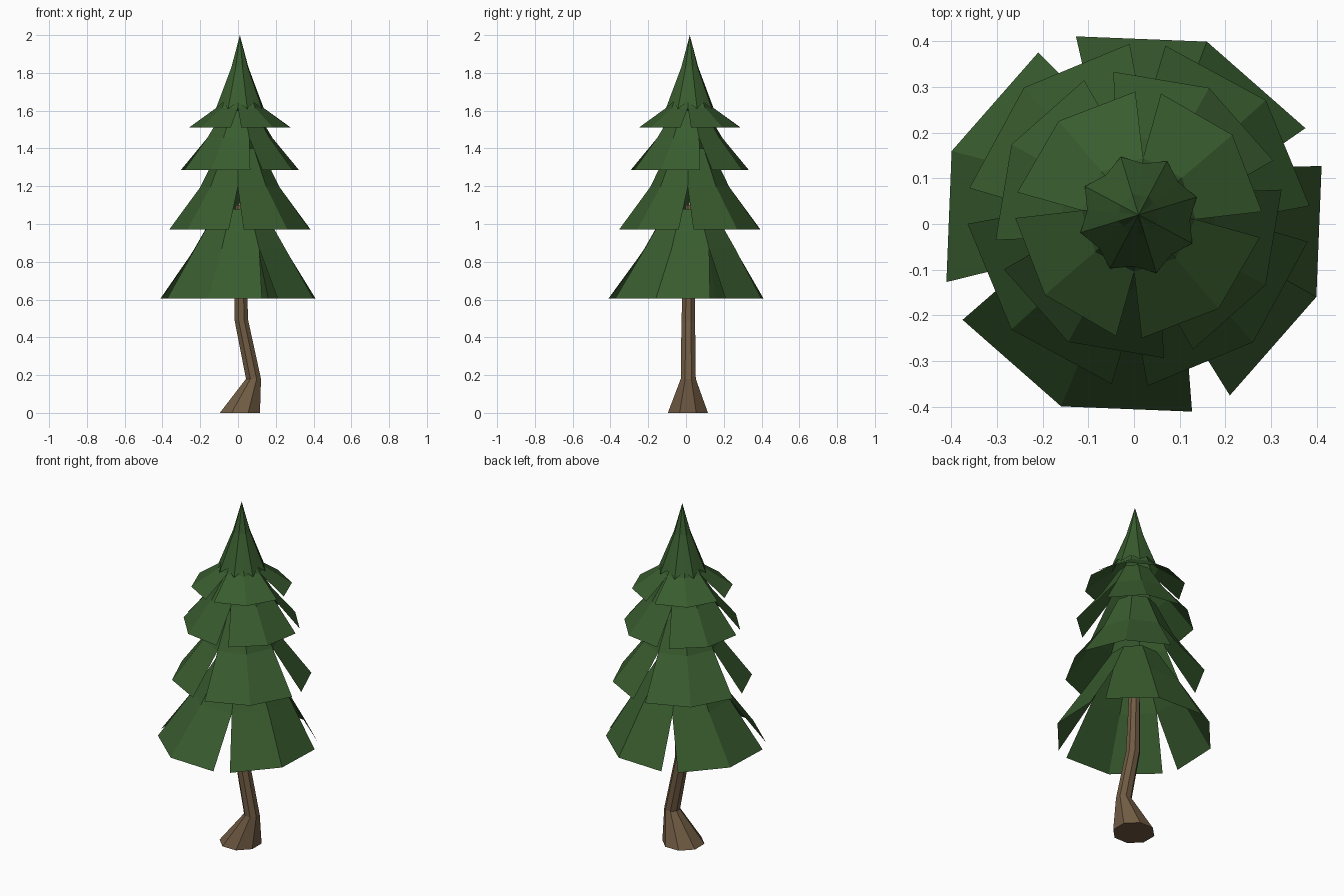
import bpy, math

if "Cube" in bpy.data.objects:
    bpy.data.objects.remove(bpy.data.objects["Cube"])

def material(name, color):
    m = bpy.data.materials.new(name)
    m.diffuse_color = (*color, 1)
    m.use_nodes = True
    m.node_tree.nodes["Principled BSDF"].inputs["Base Color"].default_value = m.diffuse_color
    return m

green = material("pine green", (0.040, 0.107, 0.028))
brown = material("bark brown", (0.162, 0.105, 0.056))

def build(name, verts, faces, mat):
    me = bpy.data.meshes.new(name)
    me.from_pydata(verts, [], faces)
    me.materials.append(mat)
    me.update()
    ob = bpy.data.objects.new(name, me)
    bpy.context.collection.objects.link(ob)
    return ob

def polar(c, r, deg, z):
    a = math.radians(deg)
    return (c[0] + r * math.cos(a), c[1] + r * math.sin(a), z)

AXIS = (0.01, 0.02)

def branch_tier(name, mid, rim_centre, rim, knee, top):
    """Four drooping petals; the slits between them close at the knee."""
    verts, faces = [], []
    for k in range(4):
        b = len(verts)
        rows = ((rim_centre, rim, 39), (AXIS, knee, 45), (AXIS, top, 45))
        for c, (r, z), half in rows:
            for s in (-1, 0, 1):
                verts.append(polar(c, r, mid + 90 * k + s * half, z))
        for row in (0, 3):
            for i in (0, 1):
                j = b + row + i
                faces.append((j, j + 1, j + 4, j + 3))
    build(name, verts, faces, green)

# Foliage tiers: (radius, height) of rim, knee and hidden top
branch_tier("branch_tier_1", 68.2, (0, 0), (0.43, 0.605), (0.26, 0.868), (0.13, 1.08))
branch_tier("branch_tier_2", 42.0, AXIS, (0.375, 0.97), (0.21, 1.195), (0.11, 1.40))
branch_tier("branch_tier_3", 61.0, AXIS, (0.318, 1.285), (0.18, 1.455), (0.09, 1.60))
branch_tier("branch_tier_4", 40.5, AXIS, (0.27, 1.51), (0.125, 1.615), (0.05, 1.75))

# Tree top: cone with a zigzag hem
verts, faces = [], []
for i in range(16):
    notch = i % 2
    r, z = (0.113, 1.645) if notch else (0.133, 1.61)
    verts.append(polar(AXIS, r, 17 + 22.5 * i, z))
for i in range(16):
    verts.append(polar(AXIS, 0.042 if i % 2 else 0.047, 17 + 22.5 * i, 1.83))
verts.append((*AXIS, 2.0))
for i in range(16):
    j = (i + 1) % 16
    faces += [(i, j, 16 + j, 16 + i), (16 + i, 16 + j, 32)]
build("tree_top", verts, faces, green)

# Trunk: bent eight-sided tube with a flared foot
N = 8
rings = [((0.01, 0.01), 0.115, 0.0), ((0.082, 0.012), 0.043, 0.18),
         ((0.018, 0.012), 0.039, 0.49), ((0.014, 0.015), 0.034, 0.70),
         ((0.01, 0.02), 0.025, 1.10)]
verts = [polar(c, r, 22.5 + 360 / N * i, z) for c, r, z in rings for i in range(N)]
faces = [tuple(reversed(range(N))), tuple(range(len(verts) - N, len(verts)))]
for k in range(len(rings) - 1):
    for i in range(N):
        j = (i + 1) % N
        faces.append((k * N + i, k * N + j, k * N + N + j, k * N + N + i))
build("trunk", verts, faces, brown)
